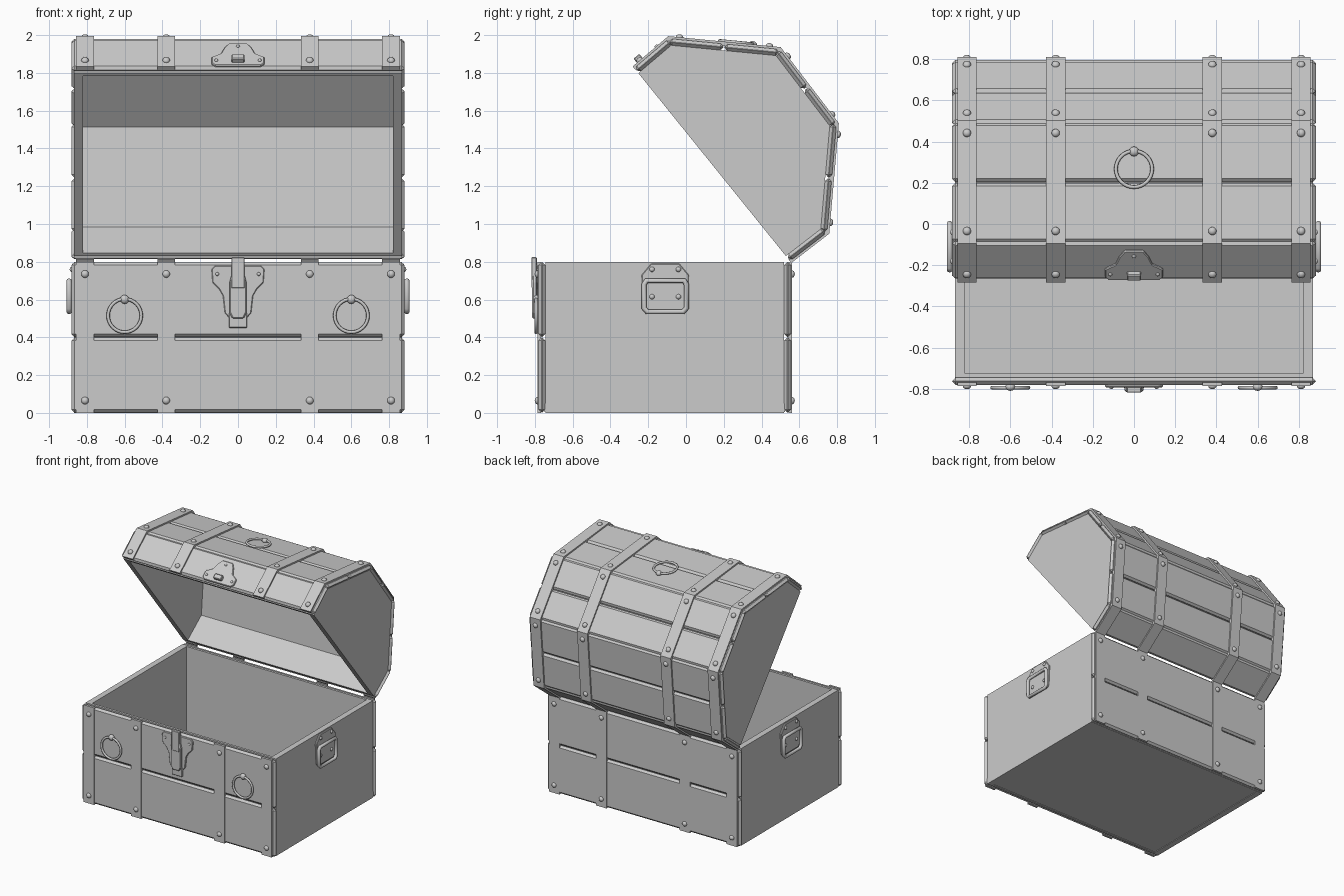
import bpy, bmesh
from mathutils import Matrix, Vector

if "Cube" in bpy.data.objects:
    bpy.data.objects.remove(bpy.data.objects["Cube"])

grey = bpy.data.materials.new("plain_grey")
grey.use_nodes = True
grey.diffuse_color = (0.6, 0.6, 0.6, 1)
grey.node_tree.nodes["Principled BSDF"].inputs["Base Color"].default_value = (0.6, 0.6, 0.6, 1)


def finish(name, bm, bevel=0, smooth=False):
    bmesh.ops.recalc_face_normals(bm, faces=bm.faces)
    for f in bm.faces:
        f.smooth = smooth
    mesh = bpy.data.meshes.new(name)
    bm.to_mesh(mesh)
    bm.free()
    mesh.materials.append(grey)
    ob = bpy.data.objects.new(name, mesh)
    bpy.context.collection.objects.link(ob)
    if bevel:
        mod = ob.modifiers.new("Bevel", 'BEVEL')
        mod.width, mod.segments = bevel, 1
    return ob


def basis(u, v, n, origin):
    m = Matrix((u, v, n)).transposed().to_4x4()
    m.translation = origin
    return m


X, Y, Z = Vector((1, 0, 0)), Vector((0, 1, 0)), Vector((0, 0, 1))
ACROSS = basis(Y, Z, X, (0, 0, 0))      # (y, z) profiles extruded along x


def prism(name, pts, m, n0, n1, bevel=0):
    bm = bmesh.new()
    lo, hi = ([bm.verts.new(m @ Vector((u, v, n))) for u, v in pts] for n in (n0, n1))
    bm.faces.new(lo)
    bm.faces.new(hi)
    for i in range(len(pts)):
        j = (i + 1) % len(pts)
        bm.faces.new((lo[i], lo[j], hi[j], hi[i]))
    return finish(name, bm, bevel)


def block(name, m, u0, u1, v0, v1, n0, n1, bevel=0):
    return prism(name, [(u0, v0), (u1, v0), (u1, v1), (u0, v1)], m, n0, n1, bevel)


def mirrored(half):
    return half + [(-u, v) for u, v in reversed(half)]


def face_frame(p, q):
    v = Vector((0, q[0] - p[0], q[1] - p[1]))
    length = v.length
    v.normalize()
    return basis(X, v, X.cross(v), (0, p[0], p[1])), length


def offset(path, d):
    """Move an open (y, z) path outward by d with mitred corners."""
    pts = [Vector(p) for p in path]
    normals = []
    for a, b in zip(pts, pts[1:]):
        t = (b - a).normalized()
        normals.append(Vector((-t.y, t.x)))
    out = []
    for i, p in enumerate(pts):
        a, b = normals[max(i - 1, 0)], normals[min(i, len(normals) - 1)]
        out.append(tuple(p + (a + b) * (d / (1 + a.dot(b)))))
    return out


def strip(name, path, d0, d1, x0, x1, bevel=0):
    return prism(name, offset(path, d0) + offset(path, d1)[::-1], ACROSS, x0, x1, bevel)


def dome(bm, m, u, v, n=0.0, r=0.02):
    bmesh.ops.create_uvsphere(bm, u_segments=12, v_segments=8, radius=r,
                              matrix=m @ Matrix.Translation((u, v, n)) @ Matrix.Diagonal((1, 1, 0.8, 1)))


# Outlines of the chest, as (y, z) paths
FRONT = [(-0.78, 0), (-0.78, 0.8)]
BACK = [(0.555, 0.8), (0.555, 0)]
LID = [(-0.275, 1.825), (-0.09, 1.982), (0.495, 1.925), (0.797, 1.53), (0.747, 0.955), (0.55, 0.803)]
STRAPS = (-0.81, -0.38, 0.38, 0.81)
WIDTH, INNER, SIDE, THICK = 0.882, 0.82, 0.868, 0.035

# Inner shell: walls, ends and floor
for name, path in (("front_wall", FRONT), ("back_wall", BACK), ("lid_lining", LID)):
    strip(name, path, -0.055, -THICK, -INNER, INNER)
for s, label in ((1, "left"), (-1, "right")):
    block(label + "_side", ACROSS, -0.78 + THICK, 0.555 - THICK, 0, 0.8, s * INNER, s * SIDE)
    prism(label + "_lid_end", offset(LID, -THICK), ACROSS, s * INNER, s * SIDE)
block("floor", ACROSS, -0.75, 0.525, 0.005, 0.05, -SIDE, SIDE)

# Bevelled planks, two on long panels and one on short panels, with rivets
rivets = bmesh.new()
for part, path, lift in (("front", FRONT, 0.005), ("back", BACK, 0.005), ("lid", LID, 0.012)):
    for k, (p, q) in enumerate(zip(path, path[1:])):
        m, length = face_frame(p, q)
        count = 2 if length > 0.4 else 1
        step = length / count
        for i in range(count):
            block(f"{part}_plank_{k}_{i}", m, -WIDTH, WIDTH, i * step + 0.002, (i + 1) * step - 0.002,
                  -THICK, 0, 0.016)
        margin = 0.065 if part != "lid" else 0.055
        spots = (margin, length - margin)
        if count == 1:
            spots = (0.05,) if k == 0 else ()
        for x in STRAPS:
            for v in spots:
                dome(rivets, m, x, v, lift)
    # Straps follow each outline
    for x in STRAPS:
        strip(part + "_strap", path, -0.012, lift, x - 0.047, x + 0.047)

front, _ = face_frame(*FRONT)
lip, _ = face_frame(*LID[:2])
top, _ = face_frame(*LID[1:3])

# Ring pulls
for name, m, u, v in (("left_ring", front, 0.6, 0.515), ("right_ring", front, -0.6, 0.515),
                      ("lid_ring", top, 0, 0.357)):
    bpy.ops.mesh.primitive_torus_add(major_radius=0.088, minor_radius=0.009,
                                     major_segments=32, minor_segments=8)
    ring = bpy.context.object
    ring.name = name
    ring.matrix_world = m @ Matrix.Translation((u, v, 0.014))
    ring.data.materials.append(grey)
    bpy.ops.object.shade_smooth()
    dome(rivets, m, u, v + 0.086, 0.01, 0.024)

# Latch on the front
shield = [(0.045, 0.5), (0.07, 0.53), (0.08, 0.62), (0.1, 0.655), (0.135, 0.69), (0.14, 0.76), (0.12, 0.78)]
prism("latch_plate", mirrored(shield), front, -0.005, 0.012, 0.004)
block("latch_tail", front, -0.048, 0.048, 0.45, 0.53, 0, 0.018, 0.004)
hasp = [(0.03, 0.5), (0.045, 0.53), (0.045, 0.69), (0.035, 0.73)]
prism("latch_body", mirrored(hasp), front, 0.008, 0.034, 0.006)
block("latch_tongue", front, -0.035, 0.035, 0.66, 0.825, 0.01, 0.038, 0.004)
for u in (-0.11, 0.11):
    dome(rivets, front, u, 0.735, 0.012, 0.01)

# Catch on the lid lip
bell = [(0.12, 0.01), (0.14, 0.03), (0.14, 0.08), (0.09, 0.11), (0.07, 0.16), (0.045, 0.195)]
prism("catch_plate", mirrored(bell), lip, -0.005, 0.012, 0.004)
block("catch_staple", lip, -0.035, 0.035, 0.03, 0.07, 0.01, 0.04, 0.005)
for u, v in ((-0.115, 0.05), (0.115, 0.05), (0, 0.165)):
    dome(rivets, lip, u, v, 0.012, 0.01)

# Carrying handles on both sides
for s, label in ((1, "left"), (-1, "right")):
    m = basis(Y * s, Z, X * s, (s * SIDE, -0.11, 0))
    plate = [(0.1, 0.54), (0.115, 0.56), (0.125, 0.73), (0.075, 0.79)]
    prism(label + "_handle_plate", mirrored(plate), m, -0.005, 0.012, 0.004)
    curve = bpy.data.curves.new(label + "_handle", 'CURVE')
    curve.dimensions = '3D'
    curve.bevel_depth, curve.bevel_resolution = 0.014, 2
    bail = mirrored([(0.095, 0.535), (0.112, 0.555), (0.112, 0.68), (0.1, 0.7)])
    line = curve.splines.new('POLY')
    line.points.add(len(bail) - 1)
    for point, (u, v) in zip(line.points, bail):
        point.co = (*(m @ Vector((u, v, 0.026))), 1)
    line.use_cyclic_u = True
    curve.materials.append(grey)
    bpy.context.collection.objects.link(bpy.data.objects.new(label + "_handle", curve))
    for u in (-0.07, 0.07):
        for v in (0.615, 0.76):
            dome(rivets, m, u, v, 0.012, 0.014)

finish("rivets", rivets, smooth=True)
